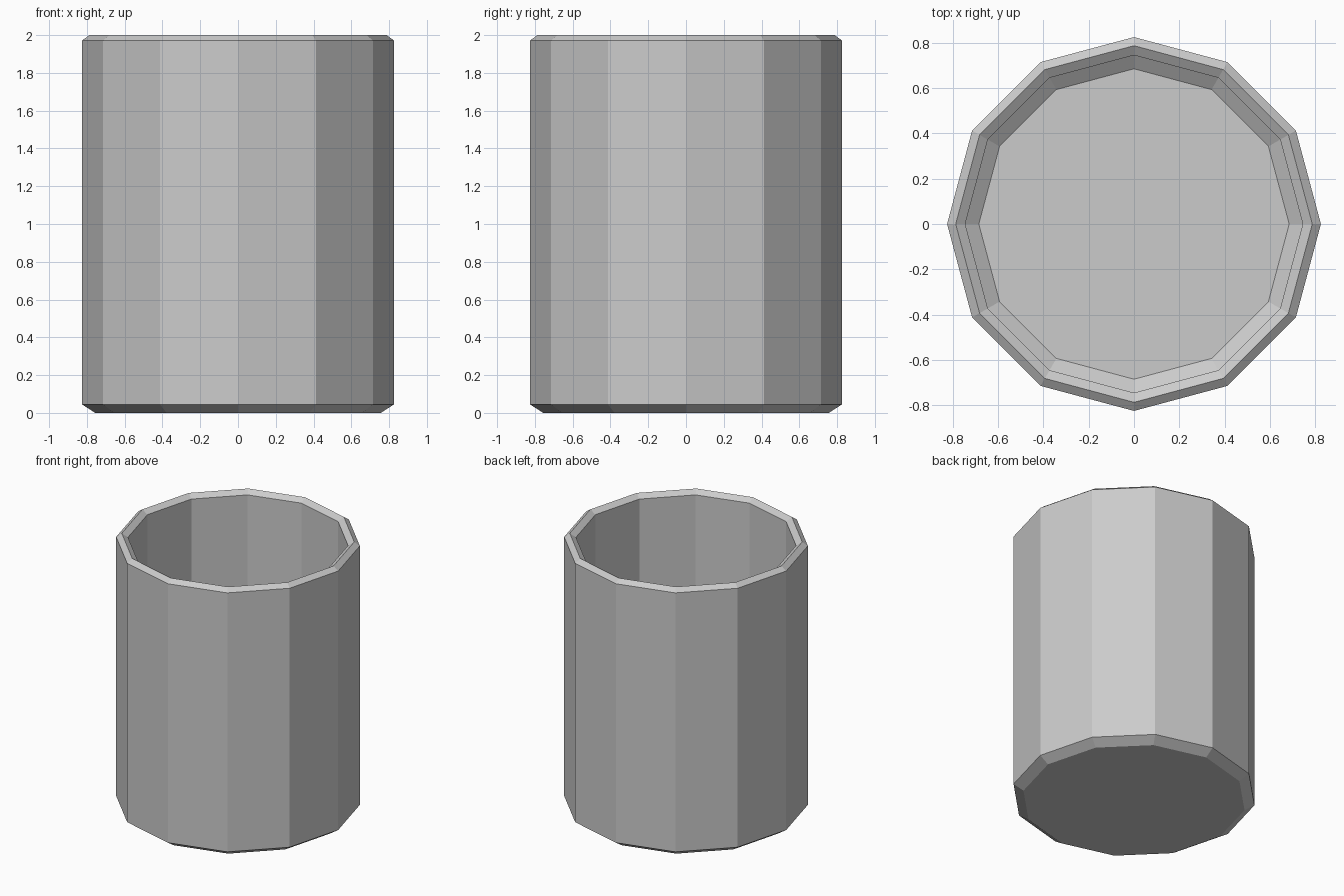
import bpy, bmesh
from math import cos, sin, pi

if "Cube" in bpy.data.objects:
    bpy.data.objects.remove(bpy.data.objects["Cube"])

SIDES = 12

# Cup cross-section (radius, height): outside base, up, over the ridge rim, down to the inner floor
PROFILE = [
    (0.757, 0.0), (0.825, 0.045), (0.825, 1.972),
    (0.787, 2.0),
    (0.745, 1.972), (0.745, 0.122), (0.685, 0.08),
]


def lathe(name, profile, sides):
    bm = bmesh.new()
    rings = [[bm.verts.new((r * cos(2 * pi * i / sides), r * sin(2 * pi * i / sides), z))
              for i in range(sides)] for r, z in profile]
    for a, b in zip(rings, rings[1:]):
        for i in range(sides):
            j = (i + 1) % sides
            bm.faces.new((a[i], a[j], b[j], b[i]))
    # Underside and inner floor
    bm.faces.new(rings[0][::-1])
    bm.faces.new(rings[-1])
    bmesh.ops.recalc_face_normals(bm, faces=bm.faces)
    mesh = bpy.data.meshes.new(name)
    bm.to_mesh(mesh)
    bm.free()
    obj = bpy.data.objects.new(name, mesh)
    bpy.context.collection.objects.link(obj)
    return obj


lathe("cup", PROFILE, SIDES)
